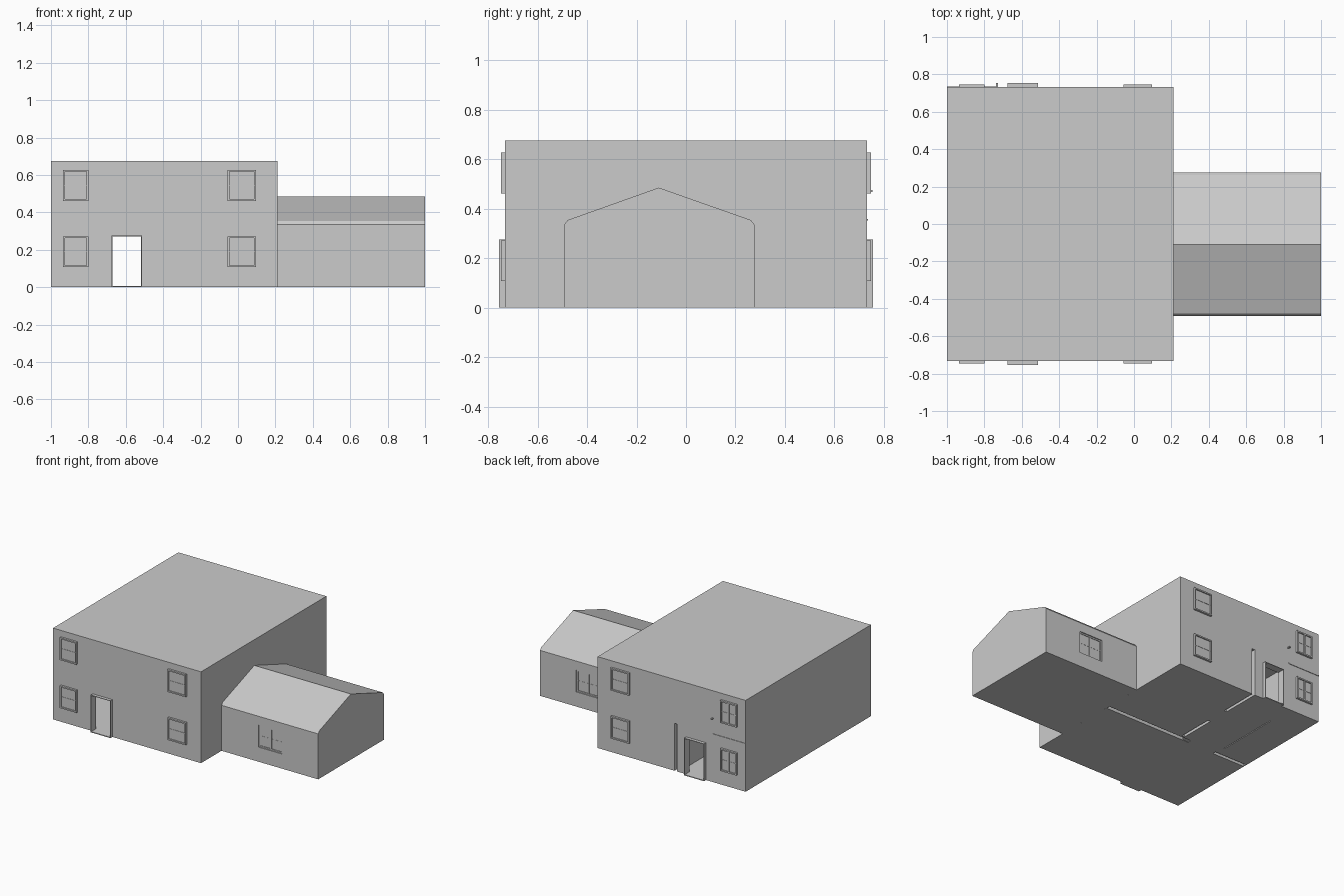
import bpy, bmesh

if "Cube" in bpy.data.objects:
    bpy.data.objects.remove(bpy.data.objects["Cube"])

wall_grey = bpy.data.materials.new("wall_grey")
wall_grey.diffuse_color = (0.6, 0.6, 0.6, 1)
wall_grey.use_nodes = True
wall_grey.node_tree.nodes["Principled BSDF"].inputs["Base Color"].default_value = wall_grey.diffuse_color


def add_box(bm, lo, hi):
    verts = bmesh.ops.create_cube(bm, size=1)["verts"]
    for v in verts:
        for i in range(3):
            v.co[i] = lo[i] if v.co[i] < 0 else hi[i]


def finish(name, bm):
    mesh = bpy.data.meshes.new(name)
    bmesh.ops.recalc_face_normals(bm, faces=bm.faces)
    bm.to_mesh(mesh)
    bm.free()
    mesh.materials.append(wall_grey)
    ob = bpy.data.objects.new(name, mesh)
    bpy.context.collection.objects.link(ob)
    return ob


def boxes(name, items):
    bm = bmesh.new()
    for lo, hi in items:
        add_box(bm, lo, hi)
    return finish(name, bm)


def cut(target, lo, hi):
    cutter = boxes("cutter", [(lo, hi)])
    cutter.hide_render = True
    mod = target.modifiers.new("cut", 'BOOLEAN')
    mod.operation = 'DIFFERENCE'
    mod.solver = 'EXACT'
    mod.object = cutter
    bpy.context.view_layer.objects.active = target
    bpy.ops.object.modifier_apply(modifier=mod.name)
    bpy.data.objects.remove(cutter)


HALF = 0.732          # half depth of the main block
DOOR_L, DOOR_R, DOOR_TOP = -0.672, -0.518, 0.272

# Main block, hollowed out on the ground floor
house = boxes("main_block", [((-1, -HALF, 0), (0.21, HALF, 0.675))])
FLOOR, CEIL = 0.006, 0.325
rooms = [(-0.97, -0.70, 0.18, -0.06),
         (-0.72, -0.061, -0.46, 0.70),
         (-0.40, 0.01, 0.18, 0.70),
         (-0.97, 0.01, -0.77, 0.70)]
for x0, y0, x1, y1 in rooms:
    cut(house, (x0, y0, FLOOR), (x1, y1, CEIL))
# Inner doorway from hall to back room
cut(house, (-0.47, 0.28, FLOOR), (-0.39, 0.43, DOOR_TOP))
# Front and back doorways
for y0, y1 in ((-0.8, -0.69), (0.69, 0.8)):
    cut(house, (DOOR_L, y0, FLOOR), (DOOR_R, y1, DOOR_TOP))
# Gaps inside the partition walls, open at the bottom
cut(house, (-0.505, -0.04, -0.1), (0.205, -0.012, 0.315))
cut(house, (-0.995, -0.048, -0.1), (-0.73, -0.022, 0.315))
cut(house, (-0.441, 0.44, -0.1), (-0.419, 0.8, 0.35))
cut(house, (-0.441, 0.0, -0.1), (-0.419, 0.27, 0.315))
cut(house, (-0.748, 0.05, -0.1), (-0.742, 0.53, 0.315))

# Side wing with clipped eaves
profile = [(-0.492, 0), (-0.492, 0.336), (-0.478, 0.354), (-0.11, 0.485),
           (0.262, 0.354), (0.276, 0.336), (0.276, 0)]
bm = bmesh.new()
face = bm.faces.new([bm.verts.new((0.2101, y, z)) for y, z in profile])
side = bmesh.ops.extrude_face_region(bm, geom=[face])["geom"]
for v in side:
    if isinstance(v, bmesh.types.BMVert):
        v.co.x = 1
wing = finish("side_wing", bm)
WX0, WX1, WZ0, WZ1 = 0.512, 0.705, 0.108, 0.270
cut(wing, (WX0, -0.6, WZ0), (WX1, -0.477, WZ1))
cut(wing, (WX0, 0.261, WZ0), (WX1, 0.4, WZ1))


def window(name, x0, x1, z0, z1, y, s, depth, split):
    """Frame, pane and glazing bars on a wall at y; s points outwards."""
    f = 0.01

    def part(a, b, c, d, out):
        ya, yb = sorted((y - s * 0.004, y + s * out))
        return ((a, ya, c), (b, yb, d))
    xm, zm = (x0 + x1) / 2, (z0 + z1) / 2
    parts = [part(x0, x0 + f, z0, z1, depth), part(x1 - f, x1, z0, z1, depth),
             part(x0 + f, x1 - f, z0, z0 + f, depth),
             part(x0 + f, x1 - f, z1 - f, z1, depth),
             part(x0 + f, x1 - f, z0 + f, z1 - f, depth * 0.45),
             part(x0 + f, x1 - f, zm - 0.002, zm + 0.002, depth * 0.6)]
    if split:
        parts.append(part(xm - 0.005, xm + 0.005, z0 + f, z1 - f, depth * 0.9))
    boxes(name, parts)


# Main block windows on both floors, front and back
for s, label in ((-1, "front"), (1, "back")):
    for x0, x1, split in ((-0.935, -0.80, s > 0), (-0.055, 0.095, False)):
        for z0, z1 in ((0.107, 0.272), (0.462, 0.628)):
            window(label + "_window", x0, x1, z0, z1, s * HALF, s, 0.015, split)

# Wing windows, set into the recesses
window("wing_front_window", WX0, WX1, WZ0, WZ1, -0.477, -1, 0.008, True)
window("wing_back_window", WX0, WX1, WZ0, WZ1, 0.261, 1, 0.008, True)

# Door frames standing proud of the walls
for s, label in ((-1, "front"), (1, "back")):
    y0, y1 = sorted((s * 0.70, s * 0.755))
    t = 0.004
    boxes(label + "_door_frame", [
        ((DOOR_L - t, y0, 0), (DOOR_L, y1, DOOR_TOP + t)),
        ((DOOR_R, y0, 0), (DOOR_R + t, y1, DOOR_TOP + t)),
        ((DOOR_L, y0, DOOR_TOP), (DOOR_R, y1, DOOR_TOP + t)),
        ((DOOR_L, y0, 0), (DOOR_R, y1, FLOOR))])

# Thin ledge and small hook on the back wall
boxes("back_ledge", [((-1, 0.73, 0.352), (-0.735, 0.736, 0.358))])
boxes("back_hook", [((-0.738, 0.73, 0.468), (-0.728, 0.753, 0.476))])
